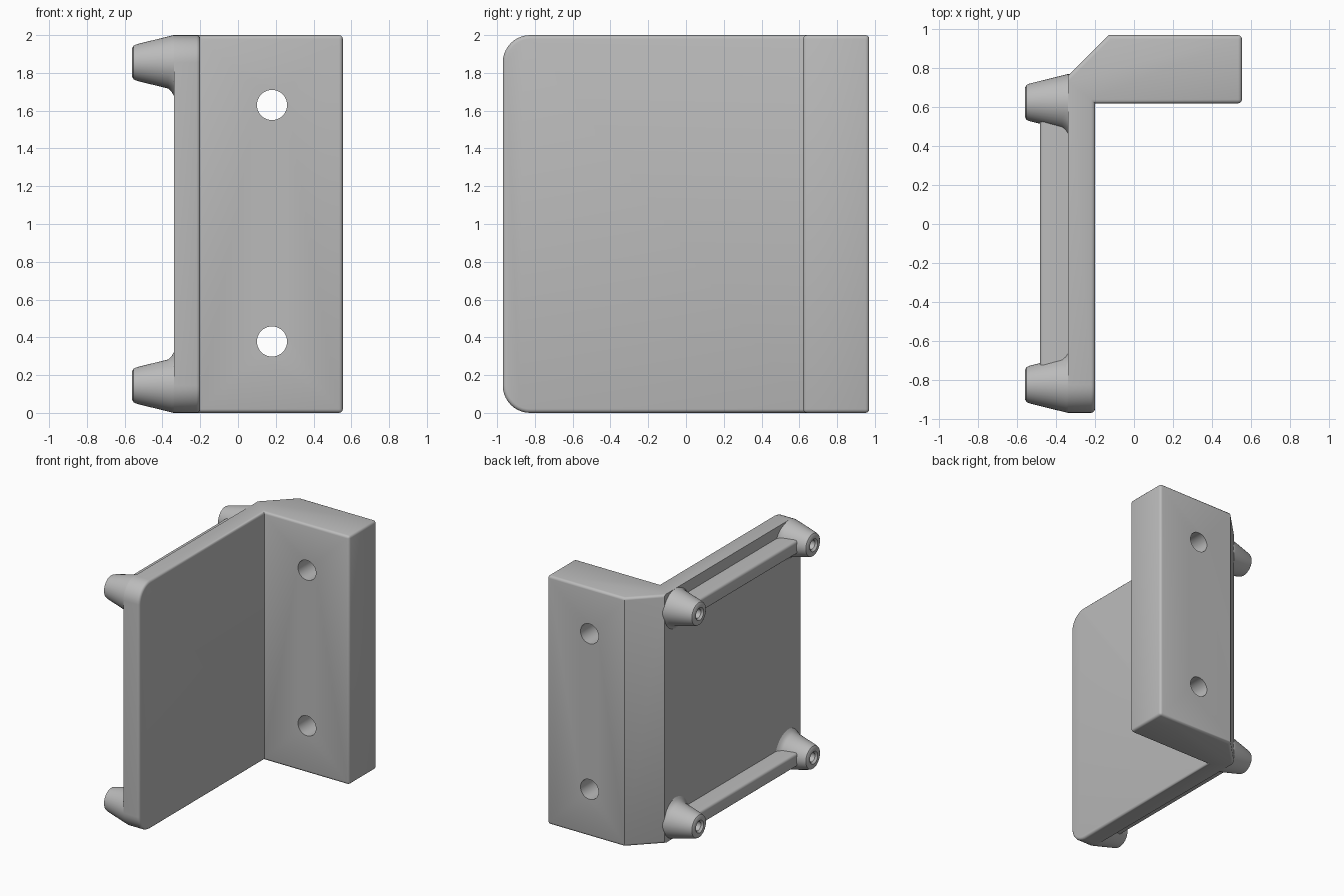
import bpy, bmesh, math
from mathutils import Vector

cube = bpy.data.objects.get("Cube")
if cube:
    bpy.data.objects.remove(cube, do_unlink=True)

grey = bpy.data.materials.new("plain grey")
grey.use_nodes = True
COLOR = (0.5, 0.5, 0.5, 1)
grey.diffuse_color = COLOR
grey.node_tree.nodes["Principled BSDF"].inputs["Base Color"].default_value = COLOR

BACK, INNER, HEIGHT = -0.34, -0.20, 2.0     # plate outer face, inner face, height
FRONT, REAR = -0.97, 0.97


def finish(bm, name):
    bmesh.ops.recalc_face_normals(bm, faces=bm.faces)
    mesh = bpy.data.meshes.new(name)
    bm.to_mesh(mesh)
    bm.free()
    obj = bpy.data.objects.new(name, mesh)
    bpy.context.collection.objects.link(obj)
    mesh.materials.append(grey)
    return obj


def smooth(obj):
    bpy.ops.object.select_all(action='DESELECT')
    obj.select_set(True)
    bpy.context.view_layer.objects.active = obj
    bpy.ops.object.shade_smooth_by_angle(angle=math.radians(35))


# L-shaped bracket: plate and flange in one extruded profile
bm = bmesh.new()
outline = [(BACK, FRONT), (INNER, FRONT), (INNER, 0.62), (0.555, 0.62),
           (0.555, REAR), (-0.13, REAR), (BACK, 0.76)]
base = bm.faces.new([bm.verts.new((x, y, 0)) for x, y in outline])
top = bmesh.ops.extrude_face_region(bm, geom=[base])
bmesh.ops.translate(bm, vec=(0, 0, HEIGHT),
                    verts=[v for v in top["geom"] if isinstance(v, bmesh.types.BMVert)])
bmesh.ops.recalc_face_normals(bm, faces=bm.faces)

# Large round on the free corners of the plate
corners = [e for e in bm.edges if all(abs(v.co.y - FRONT) < 1e-4 for v in e.verts)
           and abs(e.verts[0].co.z - e.verts[1].co.z) < 1e-4]
bmesh.ops.bevel(bm, geom=corners, offset=0.145, segments=10, profile=0.5, affect='EDGES')

# Small round on the outer edges
rims = [e for e in bm.edges if e.is_convex and e.calc_face_angle(0) > math.radians(50)
        and not all(v.co.x < BACK + 1e-3 for v in e.verts)]
bmesh.ops.bevel(bm, geom=rims, offset=0.02, segments=3, profile=0.5, affect='EDGES')
bracket = finish(bm, "bracket")

# Bolt holes through the flange
for label, z in (("lower", 0.378), ("upper", 1.63)):
    bpy.ops.mesh.primitive_cylinder_add(vertices=40, radius=0.08, depth=0.7,
                                        location=(0.18, 0.8, z),
                                        rotation=(math.pi / 2, 0, 0))
    cutter = bpy.context.object
    cutter.name = label + "_hole_cutter"
    cutter.data.materials.append(grey)
    cutter.hide_render = True
    cut = bracket.modifiers.new(label + "_hole", 'BOOLEAN')
    cut.operation, cut.object, cut.solver = 'DIFFERENCE', cutter, 'EXACT'
    bpy.context.view_layer.objects.active = bracket
    bpy.ops.object.modifier_apply(modifier=cut.name)
    bpy.data.objects.remove(cutter, do_unlink=True)
smooth(bracket)


# Tapered standoff with a screw hole; its foot flares only towards the plate middle
def standoff(name, y, z, inward, steps=40):
    profile = [(-0.01, 0.145, 0.03), (0, 0.145, 0.03), (0.01, 0.143, 0.015),
               (0.03, 0.138, 0), (0.195, 0.097, 0), (0.212, 0.09, 0), (0.22, 0.076, 0),
               (0.22, 0.05, 0), (0.205, 0.036, 0), (0.06, 0.036, 0)]
    bm = bmesh.new()
    rings = []
    for h, radius, flare in profile:
        ring = []
        for i in range(steps):
            a = math.tau * i / steps
            d = Vector((math.cos(a), math.sin(a)))
            r = radius + flare * min(1, max(0, d.dot(inward) + 0.3))
            ring.append(bm.verts.new((BACK - h, y + d.x * r, z + d.y * r)))
        rings.append(ring)
    for a, b in zip(rings, rings[1:]):
        for i in range(steps):
            j = (i + 1) % steps
            bm.faces.new((a[i], a[j], b[j], b[i]))
    bm.faces.new(rings[0])
    bm.faces.new(rings[-1])
    smooth(finish(bm, name))


# Rib joining two standoffs, with rounded outer edges
def rib(name, z, half=0.055):
    bm = bmesh.new()
    bmesh.ops.create_cube(bm, size=1)
    for v in bm.verts:
        v.co = (BACK + 0.01 if v.co.x > 0 else -0.483,
                0.6 if v.co.y > 0 else -0.8,
                z + math.copysign(half, v.co.z))
    edges = [e for e in bm.edges if all(v.co.x < -0.45 for v in e.verts)
             and abs(e.verts[0].co.y - e.verts[1].co.y) > 1]
    bmesh.ops.bevel(bm, geom=edges, offset=0.02, segments=3, profile=0.5, affect='EDGES')
    smooth(finish(bm, name))


for level, z, dz in (("lower", 0.145, 1), ("upper", HEIGHT - 0.145, -1)):
    rib(level + "_rib", z)
    for side, y, dy in (("front", FRONT + 0.145, 1), ("rear", 0.625, -1)):
        standoff(f"{level}_{side}_standoff", y, z, Vector((dy, dz)).normalized())
